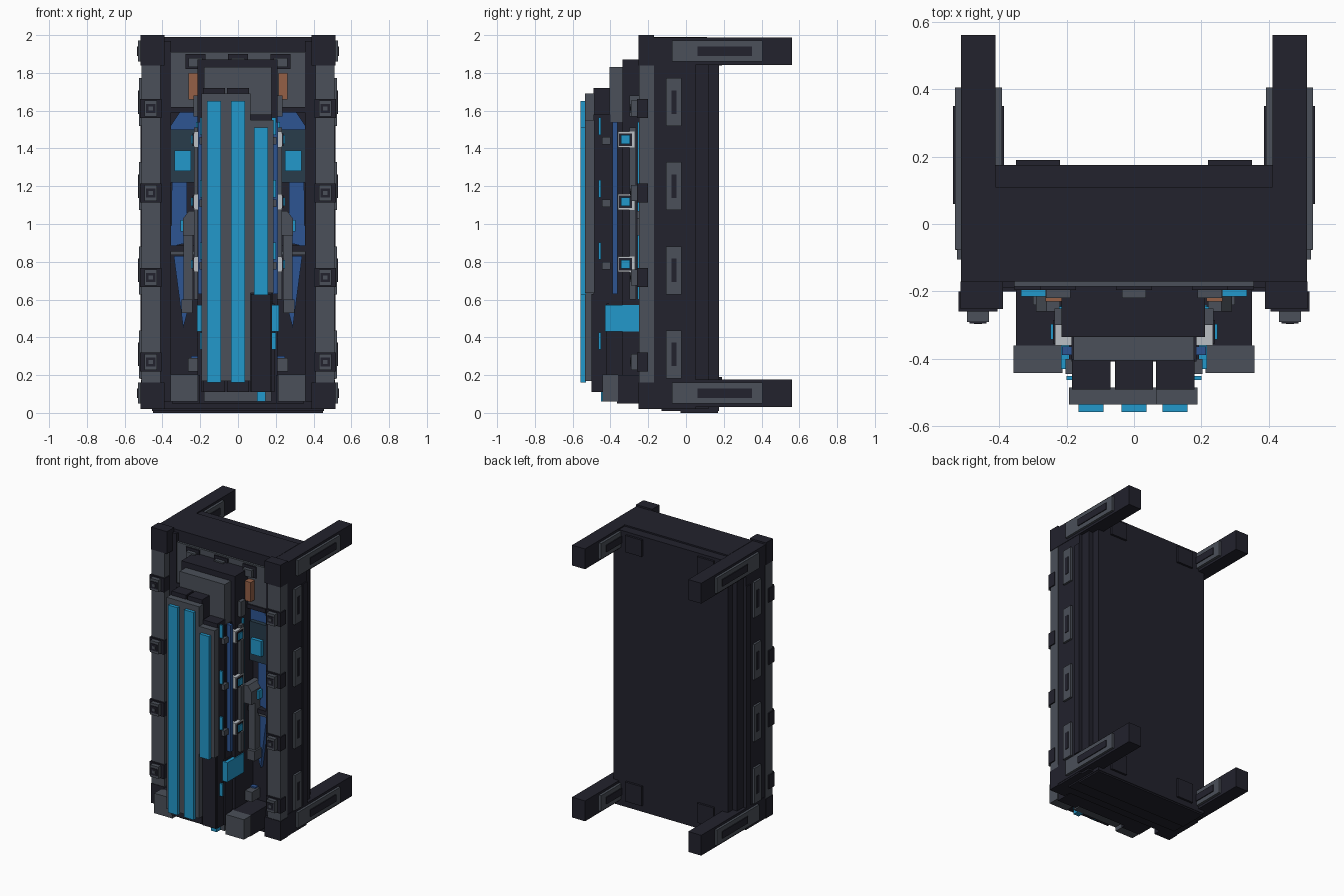
import bpy
import bmesh

default_cube = bpy.data.objects.get("Cube")
if default_cube:
    bpy.data.objects.remove(default_cube, do_unlink=True)


def make_material(name, red, green, blue):
    material = bpy.data.materials.new(name)
    material.use_nodes = True
    colour = (red, green, blue, 1)
    material.diffuse_color = colour
    shader = material.node_tree.nodes["Principled BSDF"]
    shader.inputs["Base Color"].default_value = colour
    return material


dark = make_material("dark_metal", .016, .016, .026)
grey = make_material("grey_metal", .07, .08, .1)
cyan = make_material("cyan_glow", .016, .314, .597)
blue = make_material("blue_panel", .027, .09, .29)
copper = make_material("copper", .3, .117, .062)
teal = make_material("dark_teal", .021, .045, .07)
white = make_material("pale_metal", .5, .53, .56)


def prism(name, material, outline, y):
    """Extrude an x-z outline between two y values."""
    bm = bmesh.new()
    front = [bm.verts.new((px, y[0], pz)) for px, pz in outline]
    back = [bm.verts.new((px, y[1], pz)) for px, pz in outline]
    bm.faces.new(front)
    bm.faces.new(back[::-1])
    for i in range(len(outline)):
        j = (i + 1) % len(outline)
        bm.faces.new((front[j], front[i], back[i], back[j]))
    bmesh.ops.recalc_face_normals(bm, faces=bm.faces)
    mesh = bpy.data.meshes.new(name)
    bm.to_mesh(mesh)
    bm.free()
    mesh.materials.append(material)
    obj = bpy.data.objects.new(name, mesh)
    bpy.context.collection.objects.link(obj)
    return obj


def box(name, material, x, y, z):
    return prism(name, material, [(x[0], z[0]), (x[1], z[0]), (x[1], z[1]), (x[0], z[1])], y)


def pair_prism(name, material, outline, y):
    prism("left_" + name, material, outline, y)
    prism("right_" + name, material, [(-px, pz) for px, pz in outline], y)


def pair(name, material, x, y, z):
    box("left_" + name, material, x, y, z)
    box("right_" + name, material, (-x[1], -x[0]), y, z)


def around(centre, half):
    return (centre - half, centre + half)


# Main cabinet and its cross beams
box("cabinet_body", dark, (-.455, .455), (-.13, .175), (.01, 1.98))
box("base_skid", dark, (-.45, .45), (-.03, .17), (0, .03))
box("top_beam", dark, (-.41, .41), (-.17, .11), (1.91, 1.99))
box("bottom_beam", dark, (-.41, .41), (-.2, .11), (.02, .06))
pair("inner_jamb", dark, (.355, .415), (-.19, 0), (.03, 1.97))
pair("rear_pad", dark, (.22, .35), (.17, .19), (.05, .19))
pair("upper_rear_pad", dark, (.22, .35), (.17, .19), (1.84, 1.96))

# Side columns, stepped towards the back
pair("column", dark, (.41, .51), (-.18, .05), (.02, 1.98))
pair("column_rib", dark, (.45, .517), (0, .05), (.18, 1.77))
pair("column_rear_step", dark, (.41, .49), (.04, .12), (.02, 1.98))
pair("column_front", grey, (.41, .512), (-.248, -.17), (.08, 1.98))
pair("top_corner", dark, (.388, .515), (-.252, -.17), (1.84, 2))
pair("bottom_corner", dark, (.388, .515), (-.252, -.17), (.02, .16))

# Fittings repeated up the columns
for number in range(4):
    level = .31 + number * .445
    clip = .27 + number * .447
    tag = "_" + str(number + 1)
    pair("side_plate" + tag, grey, (.5, .525), (-.105, -.025), around(level, .127))
    pair("side_slot" + tag, dark, (.52, .529), (-.077, -.05), around(level, .063))
    pair("clip_base" + tag, dark, (.405, .52), (-.26, -.2), around(clip, .05))
    pair("clip" + tag, grey, (.43, .495), (-.29, -.25), around(clip, .042))
    pair("clip_slot" + tag, dark, (.438, .487), (-.295, -.28), around(clip, .024))
    pair("clip_pin" + tag, grey, (.45, .475), (-.297, -.28), around(clip, .01))

# Rearward arms at the four corners
for tag, centre in (("lower_arm", .105), ("upper_arm", 1.915)):
    pair(tag, dark, (.41, .513), (-.17, .56), around(centre, .073))
    pair(tag + "_plate", grey, (.392, .53), (-.075, .405), around(centre, .056))
    pair(tag + "_slot", dark, (.386, .536), (.06, .35), around(centre, .025))

# Upper grey bulkhead with bosses
box("bulkhead", grey, (-.355, .355), (-.185, -.12), (1.62, 1.91))
box("bulkhead_sill", dark, (-.355, .355), (-.195, -.12), (1.59, 1.62))
for tag, centre in (("left", .225), ("middle", 0), ("right", -.225)):
    box(tag + "_boss_mount", dark, around(centre, .053), (-.195, -.16), (1.82, 1.9))
    box(tag + "_boss", grey, around(centre, .036), (-.22, -.18), (1.83, 1.88))
pair("copper_block", copper, (.215, .262), (-.23, -.18), (1.66, 1.8))

# Recessed blue and teal wall panels
pair_prism("upper_blue_panel", blue,
           [(.2, 1.24), (.37, 1.24), (.37, 1.5), (.31, 1.59), (.2, 1.59)], (-.16, -.12))
pair_prism("middle_blue_panel", blue,
           [(.27, .9), (.355, .88), (.35, 1.23), (.27, 1.23)], (-.16, -.12))
pair_prism("lower_blue_panel", blue,
           [(.29, .45), (.34, .83), (.26, .83), (.25, .6)], (-.16, -.12))
pair("small_blue_panel", blue, (.2, .25), (-.16, -.12), (.24, .3))
pair("teal_plate", teal, (.225, .368), (-.19, .03), (1.22, 1.5))
pair("cyan_window", cyan, (.25, .335), (-.215, -.18), (1.28, 1.39))
pair("cross_bar", grey, (.2, .36), (-.18, -.12), (.835, .855))
pair("cross_bar_shadow", dark, (.2, .36), (-.19, -.12), (.855, .885))

# Sloped side housing on its stem
pair_prism("side_housing", grey,
           [(.22, .94), (.29, .94), (.29, 1.03), (.26, 1.07), (.22, 1.07)], (-.26, -.13))
pair("housing_stem", grey, (.238, .288), (-.22, -.13), (.6, .94))
pair("housing_foot", grey, (.24, .3), (-.24, -.13), (.53, .6))
pair("lower_bracket", grey, (.21, .265), (-.22, -.13), (.22, .29))
pair("housing_lamp", cyan, (.29, .305), (-.2, -.15), (.96, 1.02))

# Lower corner feet in front
pair("foot_block", dark, (.2, .35), (-.365, -.12), (.05, .2))
pair("foot_cap", grey, (.212, .357), (-.442, -.36), (.06, .203))

# Central core
box("core", dark, (-.215, .21), (-.335, -.12), (.05, 1.87))
box("core_face", grey, (-.18, .178), (-.405, -.33), (.06, 1.83))
box("core_cover", dark, (-.185, .185), (-.407, -.3), (.11, 1.54))
pair("core_lower_cheek", dark, (.1, .192), (-.42, -.3), (.11, .58))
pair("cyan_side_tank", cyan, (.1, .216), (-.43, -.24), (.43, .57))
pair("blue_rail", blue, (.18, .213), (-.388, -.363), (.63, 1.54))
pair("conduit", grey, (.2, .232), (-.3, -.265), (.6, 1.51))
pair("cyan_conduit", cyan, (.2, .222), (-.258, -.244), (.6, 1.54))
pair("conduit_head", grey, (.19, .235), (-.3, -.25), (1.57, 1.68))

# Ringed lamps along both sides of the core
for number in range(3):
    level = .787 + number * .33
    tag = "_" + str(number + 1)
    pair("lamp_ring" + tag, white, (.18, .234), (-.36, -.272), around(level, .042))
    pair("lamp_bezel" + tag, dark, (.2, .24), (-.354, -.285), around(level, .033))
    pair("lamp" + tag, cyan, (.2, .248), (-.343, -.297), around(level, .023))
    pair("lug" + tag, grey, (.17, .203), (-.445, -.4), around(level - .007, .02))
    pair("status_strip" + tag, cyan, (.17, .2), (-.463, -.45), around(level + .07, .046))
pair("status_strip_bottom", cyan, (.17, .2), (-.463, -.45), (.335, .425))

# Three upright glowing bars on their backing
for tag, centre, bottom, top in (("right", -.127, .16, 1.65),
                                 ("middle", 0, .16, 1.65),
                                 ("left", .122, .625, 1.51)):
    box(tag + "_bar_block", dark, around(centre, .057), (-.49, -.4), (.11, top + .07))
    box(tag + "_bar_backing", grey, around(centre, .066), (-.535, -.485), (bottom + .01, top + .04))
    box(tag + "_glow_bar", cyan, around(centre, .037), (-.558, -.53), (bottom, top))
box("left_lower_box", dark, (.068, .172), (-.5, -.4), (.11, .63))
box("left_lower_lamp", cyan, (.1, .145), (-.45, -.4), (.06, .11))
